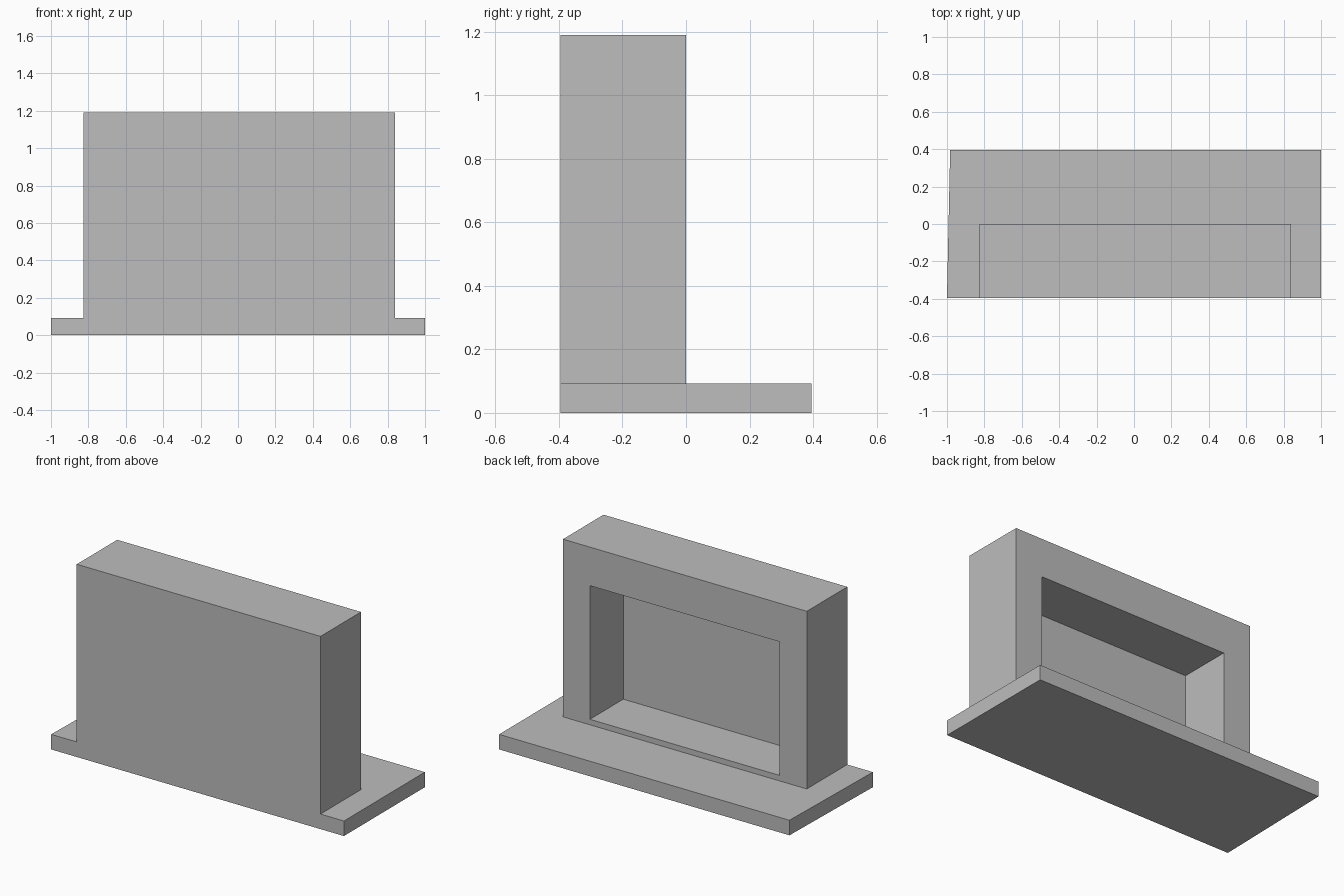
import bpy
import bmesh

if "Cube" in bpy.data.objects:
    bpy.data.objects.remove(bpy.data.objects["Cube"])

grey = bpy.data.materials.new("plain grey")
grey.diffuse_color = (0.51, 0.51, 0.51, 1)
grey.use_nodes = True
grey.node_tree.nodes["Principled BSDF"].inputs["Base Color"].default_value = grey.diffuse_color


def rect(y, x0, x1, z0, z1):
    """Upright rectangle at depth y."""
    return [(x0, y, z0), (x1, y, z0), (x1, y, z1), (x0, y, z1)]


def lofted(name, loops):
    """Solid that joins rectangular loops in order and caps both ends."""
    bm = bmesh.new()
    rings = [[bm.verts.new(p) for p in loop] for loop in loops]
    for a, b in zip(rings, rings[1:]):
        for i in range(4):
            j = (i + 1) % 4
            bm.faces.new((a[i], a[j], b[j], b[i]))
    bm.faces.new(rings[0])
    bm.faces.new(rings[-1])
    bmesh.ops.recalc_face_normals(bm, faces=bm.faces)
    mesh = bpy.data.meshes.new(name)
    bm.to_mesh(mesh)
    bm.free()
    mesh.materials.append(grey)
    obj = bpy.data.objects.new(name, mesh)
    bpy.context.collection.objects.link(obj)
    return obj


FRONT, BACK = -0.395, 0.395
BASE_TOP, TOP = 0.093, 1.19

# Base slab, its left end very slightly skewed
lofted("hearth_slab", [
    rect(FRONT, -1.0, 1.0, 0, BASE_TOP),
    rect(BACK, -0.983, 1.0, 0, BASE_TOP),
])

# Upright block, closed at the front, with a deep recess in its back face
lofted("fireplace_surround", [
    rect(FRONT, -0.825, 0.84, BASE_TOP, TOP),
    rect(0, -0.825, 0.84, BASE_TOP, TOP),
    rect(0, -0.64, 0.656, 0.127, 0.952),
    rect(-0.325, -0.64, 0.656, 0.127, 0.952),
])
